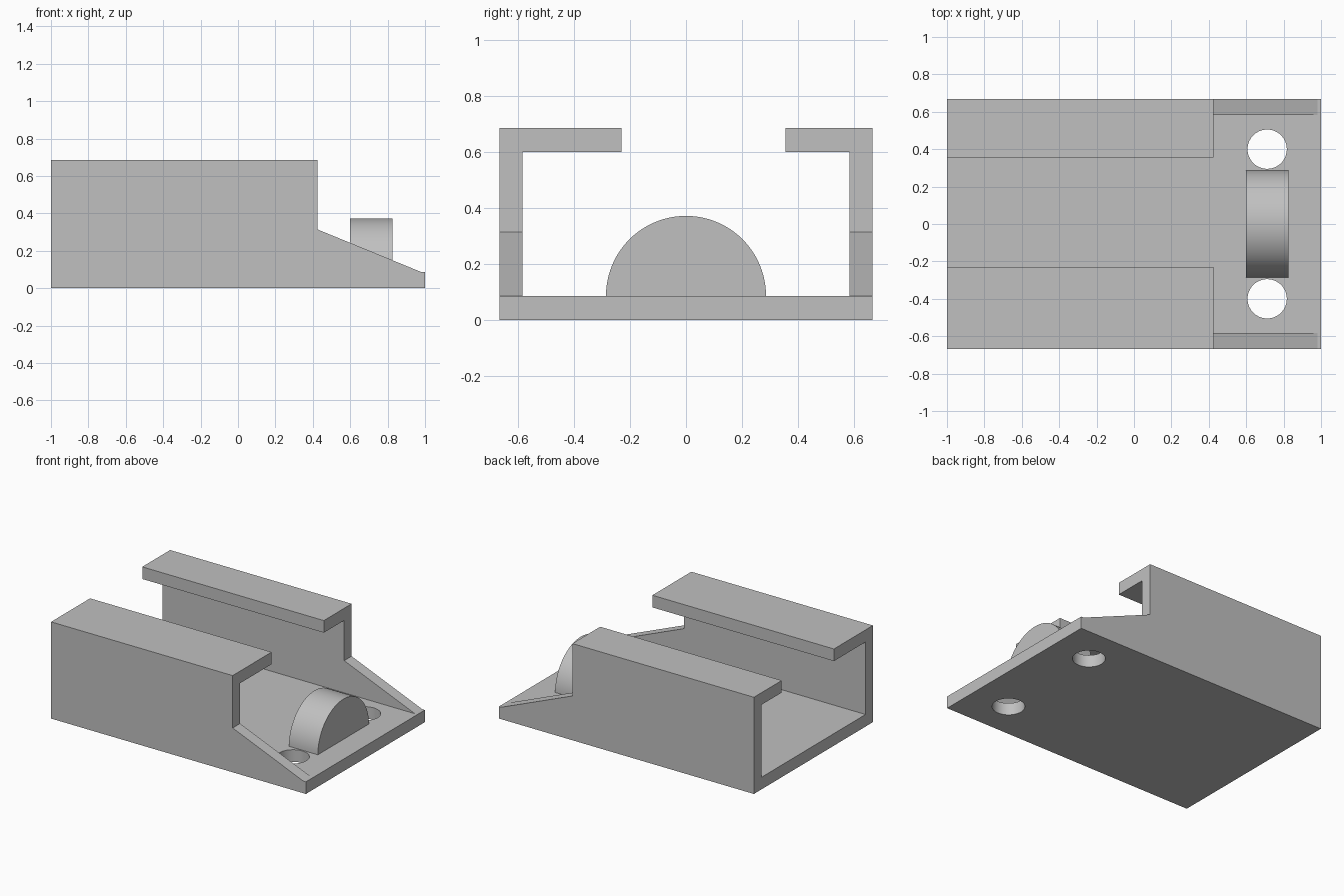
import bpy
import bmesh
import math
from mathutils import Vector

cube = bpy.data.objects.get("Cube")
if cube:
    bpy.data.objects.remove(cube, do_unlink=True)

grey = bpy.data.materials.new("plain_grey")
grey.use_nodes = True
GREY = (0.53, 0.53, 0.53, 1)
grey.diffuse_color = GREY
grey.node_tree.nodes["Principled BSDF"].inputs["Base Color"].default_value = GREY


def prism(name, outline, sweep):
    """Extrude a closed planar outline along a vector."""
    bm = bmesh.new()
    face = bm.faces.new([bm.verts.new(p) for p in outline])
    out = bmesh.ops.extrude_face_region(bm, geom=[face])
    moved = [g for g in out["geom"] if isinstance(g, bmesh.types.BMVert)]
    bmesh.ops.translate(bm, verts=moved, vec=Vector(sweep))
    bmesh.ops.recalc_face_normals(bm, faces=bm.faces)
    mesh = bpy.data.meshes.new(name)
    bm.to_mesh(mesh)
    bm.free()
    mesh.materials.append(grey)
    obj = bpy.data.objects.new(name, mesh)
    bpy.context.collection.objects.link(obj)
    return obj


def select(obj):
    bpy.ops.object.select_all(action="DESELECT")
    obj.select_set(True)
    bpy.context.view_layer.objects.active = obj


def cut(obj, cutter):
    select(obj)
    mod = obj.modifiers.new("cut", "BOOLEAN")
    mod.operation = "DIFFERENCE"
    mod.solver = "EXACT"
    mod.object = cutter
    bpy.ops.object.modifier_apply(modifier=mod.name)
    bpy.data.objects.remove(cutter, do_unlink=True)


WIDE, INNER = 0.667, 0.584
FLOOR, LIP, TOP = 0.086, 0.6, 0.686
STEP = 0.425

# Channel: floor, side walls and two unequal lips in one section
section = [(-WIDE, 0), (WIDE, 0), (WIDE, TOP), (0.355, TOP), (0.355, LIP),
           (INNER, LIP), (INNER, FLOOR), (-INNER, FLOOR), (-INNER, LIP),
           (-0.23, LIP), (-0.23, TOP), (-WIDE, TOP)]
channel = prism("channel_body", [(-1, y, z) for y, z in section], (2, 0, 0))

# Sloped cut at the open end
slope = [(STEP, 1), (STEP, 0.314), (0.98, FLOOR), (1.2, FLOOR), (1.2, 1)]
cut(channel, prism("slope_cutter", [(x, -1, z) for x, z in slope], (0, 2, 0)))

# Screw holes
for side in (-1, 1):
    ring = [math.tau * i / 64 for i in range(64)]
    hole = [(0.712 + 0.105 * math.cos(a), side * 0.4 + 0.105 * math.sin(a), -0.1)
            for a in ring]
    cut(channel, prism("hole_cutter", hole, (0, 0, 0.3)))

# Half-round stop on the floor
arc = [math.pi * i / 48 for i in range(49)]
dome = [(0.6, 0.286 * math.cos(a), FLOOR + 0.286 * math.sin(a)) for a in arc]
stop = prism("half_round_stop", dome, (0.227, 0, 0))

for obj in (channel, stop):
    select(obj)
    bpy.ops.object.shade_smooth_by_angle(angle=math.radians(20))
